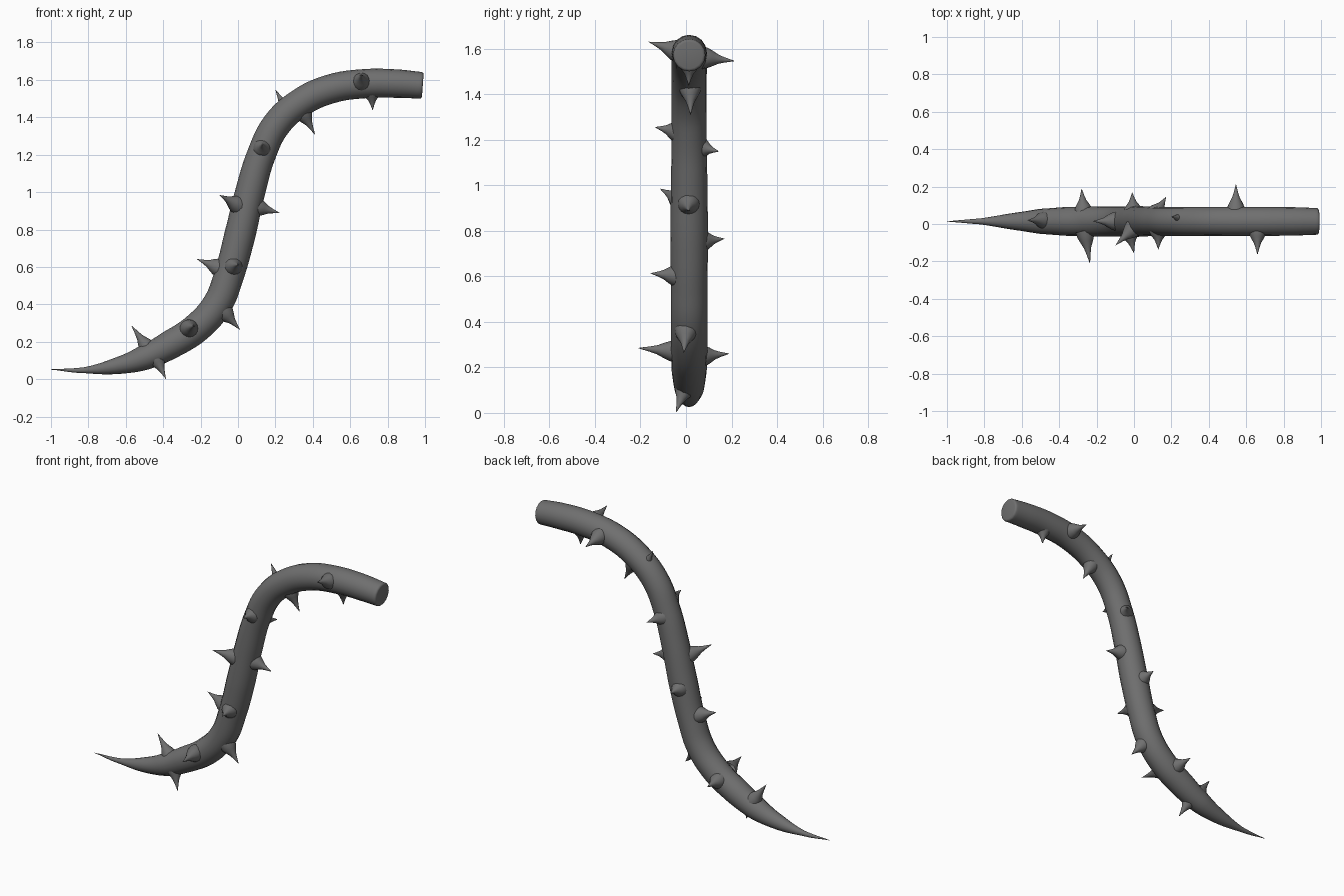
import bpy
import bmesh
import math
from mathutils import Vector

if "Cube" in bpy.data.objects:
    bpy.data.objects.remove(bpy.data.objects["Cube"])

bark = bpy.data.materials.new("dark_grey_bark")
bark.use_nodes = True
GREY = (0.16, 0.16, 0.16, 1)
bark.diffuse_color = GREY
bark.node_tree.nodes["Principled BSDF"].inputs["Base Color"].default_value = GREY


def smooth(obj, angle):
    bpy.ops.object.select_all(action='DESELECT')
    obj.select_set(True)
    bpy.context.view_layer.objects.active = obj
    bpy.ops.object.shade_smooth_by_angle(angle=math.radians(angle))


# Vine stem: x, z, radius along the centre line, from tip to cut end
PATH = [(-1, .052, .001), (-.82, .048, .016), (-.63, .075, .047), (-.5, .115, .067),
        (-.36, .185, .077), (-.22, .275, .08), (-.11, .4, .08), (-.05, .55, .08),
        (.01, .77, .083), (.065, 1.0, .08), (.125, 1.2, .077), (.205, 1.36, .077),
        (.33, 1.475, .077), (.49, 1.55, .078), (.68, 1.58, .078), (.85, 1.58, .076),
        (.988, 1.57, .071)]
curve = bpy.data.curves.new("vine_stem", 'CURVE')
curve.dimensions = '3D'
curve.bevel_depth = 1
curve.bevel_resolution = 6
curve.resolution_u = 6
curve.use_fill_caps = True
spline = curve.splines.new('BEZIER')
spline.bezier_points.add(len(PATH) - 1)
for point, (x, z, r) in zip(spline.bezier_points, PATH):
    point.co = (x, .014, z)
    point.radius = r
    point.handle_left_type = point.handle_right_type = 'AUTO'
stem = bpy.data.objects.new("vine_stem", curve)
bpy.context.collection.objects.link(stem)
bpy.ops.object.select_all(action='DESELECT')
stem.select_set(True)
bpy.context.view_layer.objects.active = stem
bpy.ops.object.convert(target='MESH')
stem = bpy.context.object
stem.data.materials.clear()
stem.data.materials.append(bark)
bm = bmesh.new()
bm.from_mesh(stem.data)
bmesh.ops.remove_doubles(bm, verts=bm.verts, dist=.00005)
bmesh.ops.recalc_face_normals(bm, faces=bm.faces)
# Soften the rim of the cut end
rim = [e for e in bm.edges if e.calc_face_angle(0) > 1.1 and e.verts[0].co.x > .9]
bmesh.ops.bevel(bm, geom=rim, offset=.012, segments=3, profile=.5, affect='EDGES')
bm.to_mesh(stem.data)
bm.free()
smooth(stem, 50)

# Thorns: root inside the stem, then tip
THORNS = [
    ((-.475, .02, .155), (-.57, .02, .287)), ((-.44, 0, .12), (-.385, -.045, 0)),
    ((-.075, 0, .36), (.012, -.01, .263)), ((-.1, .015, .595), (-.22, .015, .642)),
    ((.1, .012, .92), (.225, .01, .888)), ((0, -.02, .93), (-.1, -.115, .985)),
    ((.27, .025, 1.42), (.2, .04, 1.548)), ((.345, .018, 1.43), (.412, .02, 1.307)),
    ((.715, .014, 1.54), (.72, .012, 1.437)), ((.66, -.035, 1.588), (.66, -.165, 1.63)),
    ((.13, -.035, 1.235), (.13, -.137, 1.255)), ((-.025, -.04, .603), (0, -.157, .613)),
    ((-.262, -.04, .27), (-.235, -.213, .285)), ((.545, .07, 1.56), (.545, .215, 1.545)),
    ((-.27, .065, .25), (-.28, .19, .26)), ((-.005, .07, .755), (-.01, .17, .765)),
    ((.12, .06, 1.165), (.172, .145, 1.148))]
# Flared profile: share of the length, radius
PROFILE = [(0, .05), (.16, .045), (.32, .034), (.5, .02), (.7, .011), (.87, .005)]
SIDES = 16


def thorn(index, root, tip):
    root, tip = Vector(root), Vector(tip)
    turn = (tip - root).to_track_quat('Z', 'Y')
    bm = bmesh.new()
    rings = []
    for t, r in PROFILE:
        ring = []
        for i in range(SIDES):
            a = math.tau * i / SIDES
            offset = turn @ Vector((r * math.cos(a), r * math.sin(a), 0))
            ring.append(bm.verts.new(root.lerp(tip, t) + offset))
        rings.append(ring)
    point = bm.verts.new(tip)
    for i in range(SIDES):
        j = (i + 1) % SIDES
        for low, high in zip(rings, rings[1:]):
            bm.faces.new((low[i], low[j], high[j], high[i]))
        bm.faces.new((rings[-1][i], rings[-1][j], point))
    mesh = bpy.data.meshes.new("thorn")
    bm.to_mesh(mesh)
    bm.free()
    mesh.materials.append(bark)
    obj = bpy.data.objects.new(f"thorn_{index}", mesh)
    bpy.context.collection.objects.link(obj)
    smooth(obj, 60)


for number, (root, tip) in enumerate(THORNS, 1):
    thorn(number, root, tip)
